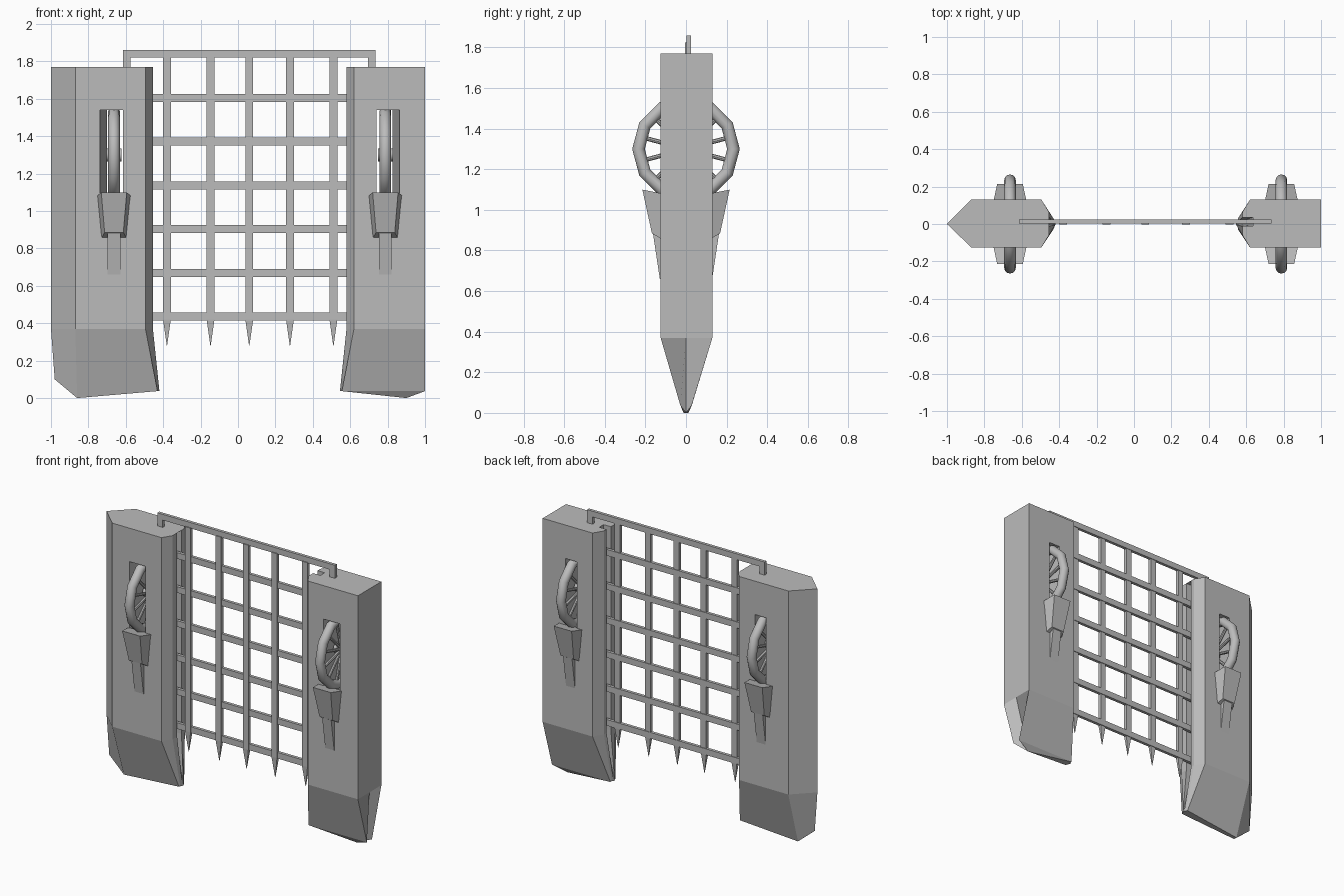
import bpy, bmesh, math
from mathutils import Vector, Matrix

if "Cube" in bpy.data.objects:
    bpy.data.objects.remove(bpy.data.objects["Cube"])

stone = bpy.data.materials.new("grey")
stone.diffuse_color = (0.5, 0.5, 0.5, 1)
stone.use_nodes = True
stone.node_tree.nodes["Principled BSDF"].inputs["Base Color"].default_value = stone.diffuse_color
AXIS = 0.125  # mirrored parts: x -> AXIS - x


def make(name, bm, smooth=False):
    bmesh.ops.recalc_face_normals(bm, faces=bm.faces)
    me = bpy.data.meshes.new(name)
    bm.to_mesh(me)
    bm.free()
    me.materials.append(stone)
    ob = bpy.data.objects.new(name, me)
    bpy.context.collection.objects.link(ob)
    if smooth:
        bpy.ops.object.select_all(action='DESELECT')
        bpy.context.view_layer.objects.active = ob
        ob.select_set(True)
        bpy.ops.object.shade_smooth_by_angle(angle=math.radians(33))
    return ob


def loft(bm, rings):
    """Skin equal-length rings of points and cap both ends."""
    vs = [[bm.verts.new(p) for p in r] for r in rings]
    n = len(vs[0])
    for a, b in zip(vs, vs[1:]):
        for i in range(n):
            j = (i + 1) % n
            bm.faces.new((a[i], a[j], b[j], b[i]))
    caps = [bm.faces.new(vs[0]), bm.faces.new(vs[-1])]
    bmesh.ops.triangulate(bm, faces=caps)


def box(bm, x0, x1, y0, y1, z0, z1):
    loft(bm, [[(x0, y0, z), (x1, y0, z), (x1, y1, z), (x0, y1, z)] for z in (z0, z1)])


# Gate posts: inner side chamfered and grooved, lower end tapered to a wedge
inner = [(-0.495, -0.125), (-0.455, -0.06), (-0.455, -0.012), (-0.51, -0.012),
         (-0.51, 0.035), (-0.455, 0.035), (-0.455, 0.065), (-0.495, 0.13)]
low_inner = [(-0.43 + (0.01 if abs(y) < 0.05 else 0), y * 0.22, 0.037) for x, y in inner]


def post(name, mirror, outer, low_outer):
    m = (lambda p: (AXIS - p[0], *p[1:])) if mirror else (lambda p: p)
    prof = [m(p) for p in inner] + outer
    low = [m(p) for p in low_inner] + low_outer
    bm = bmesh.new()
    loft(bm, [[(x, y, 1.77) for x, y in prof], [(x, y, 0.37) for x, y in prof], low])
    ob = make(name, bm)
    # Wheel slot through the post, narrowing to the back
    bm = bmesh.new()
    ring = lambda y, xo: [m(p) for p in ((xo, y, 0.98), (-0.615, y, 0.98),
                                         (-0.615, y, 1.54), (xo, y, 1.54))]
    loft(bm, [ring(-0.2, -0.75), ring(0.2, -0.69)])
    cutter = make(name + "_slot_cutter", bm)
    cutter.hide_render = True
    cutter.hide_viewport = True
    mod = ob.modifiers.new("slot", 'BOOLEAN')
    mod.operation = 'DIFFERENCE'
    mod.solver = 'EXACT'
    mod.object = cutter


post("left_post", False, [(-0.87, 0.13), (-1.0, 0.0), (-0.87, -0.125)],
     [(-0.86, 0.012, 0.0), (-0.98, 0.0, 0.1), (-0.86, -0.012, 0.0)])
post("right_post", True, [(1.0, 0.13), (1.0, 0.0), (1.0, -0.125)],
     [(1.0, 0.028, 0.037), (0.9, 0.0, 0.0), (1.0, -0.028, 0.037)])


# Spoked wheels
def wheel(name, cx):
    bm = bmesh.new()
    rings, major, minor = [], 12, 12
    for i in range(major):
        a = math.tau * i / major
        ring = []
        for k in range(minor):
            t = math.tau * k / minor
            r = 0.234 + 0.031 * math.cos(t)
            ring.append(bm.verts.new((cx + 0.031 * math.sin(t), r * math.cos(a), 1.3 + r * math.sin(a))))
        rings.append(ring)
    for i in range(major):
        a, b = rings[i], rings[(i + 1) % major]
        for k in range(minor):
            l = (k + 1) % minor
            bm.faces.new((a[k], a[l], b[l], b[k]))
    for i in range(12):
        a = math.tau * (i + 0.5) / 12
        d = Vector((0, math.cos(a), math.sin(a)))
        mat = Matrix.Translation(Vector((cx, 0, 1.3)) + d * 0.115) @ d.to_track_quat('Z', 'Y').to_matrix().to_4x4()
        bmesh.ops.create_cone(bm, segments=8, radius1=0.011, radius2=0.011, depth=0.2, matrix=mat)
    hub = Matrix.Translation((cx, 0, 1.3)) @ Matrix.Rotation(math.pi / 2, 4, 'Y')
    bmesh.ops.create_cone(bm, cap_ends=True, segments=12, radius1=0.035, radius2=0.035, depth=0.08, matrix=hub)
    make(name, bm, True)


# Corbel under each wheel opening: tapered block with a slim wedge below
def corbel(name, cx, s):
    bm = bmesh.new()
    ring = lambda wb, yb, zb, wf, yf, zf: [(cx - wb, s * yb, zb), (cx + wb, s * yb, zb),
                                           (cx + wf, s * yf, zf), (cx - wf, s * yf, zf)]
    loft(bm, [ring(0.09, 0.115, 1.08, 0.068, 0.215, 1.1),
              ring(0.068, 0.115, 0.853, 0.05, 0.168, 0.885)])
    loft(bm, [ring(0.034, 0.115, 0.9, 0.034, 0.165, 0.9),
              ring(0.034, 0.115, 0.66, 0.034, 0.129, 0.66)])
    make(name, bm)


for side, cx in (("left", -0.663), ("right", 0.788)):
    wheel(side + "_wheel", cx)
    corbel(side + "_front_corbel", cx, -1)
    corbel(side + "_back_corbel", cx, 1)

# Portcullis: horizontal bars, spiked vertical bars and top hanger
bm = bmesh.new()
for i in range(6):
    z = 0.435 + i * 0.234
    box(bm, -0.505, 0.63, 0.003, 0.024, z - 0.021, z + 0.021)
make("horizontal_bars", bm)

bm = bmesh.new()
for x in (-0.38, -0.147, 0.06, 0.278, 0.51):
    sq = lambda w, d, z: [(x - w, 0.008 - d, z), (x + w, 0.008 - d, z),
                          (x + w, 0.008 + d, z), (x - w, 0.008 + d, z)]
    loft(bm, [sq(0.021, 0.012, 1.825), sq(0.021, 0.012, 0.42), sq(0.001, 0.001, 0.28)])
make("vertical_bars", bm)

bm = bmesh.new()
box(bm, -0.615, 0.735, 0.003, 0.024, 1.82, 1.86)
for x in (-0.615, 0.695):
    box(bm, x, x + 0.04, 0.003, 0.024, 1.74, 1.82)
make("top_hanger", bm)
